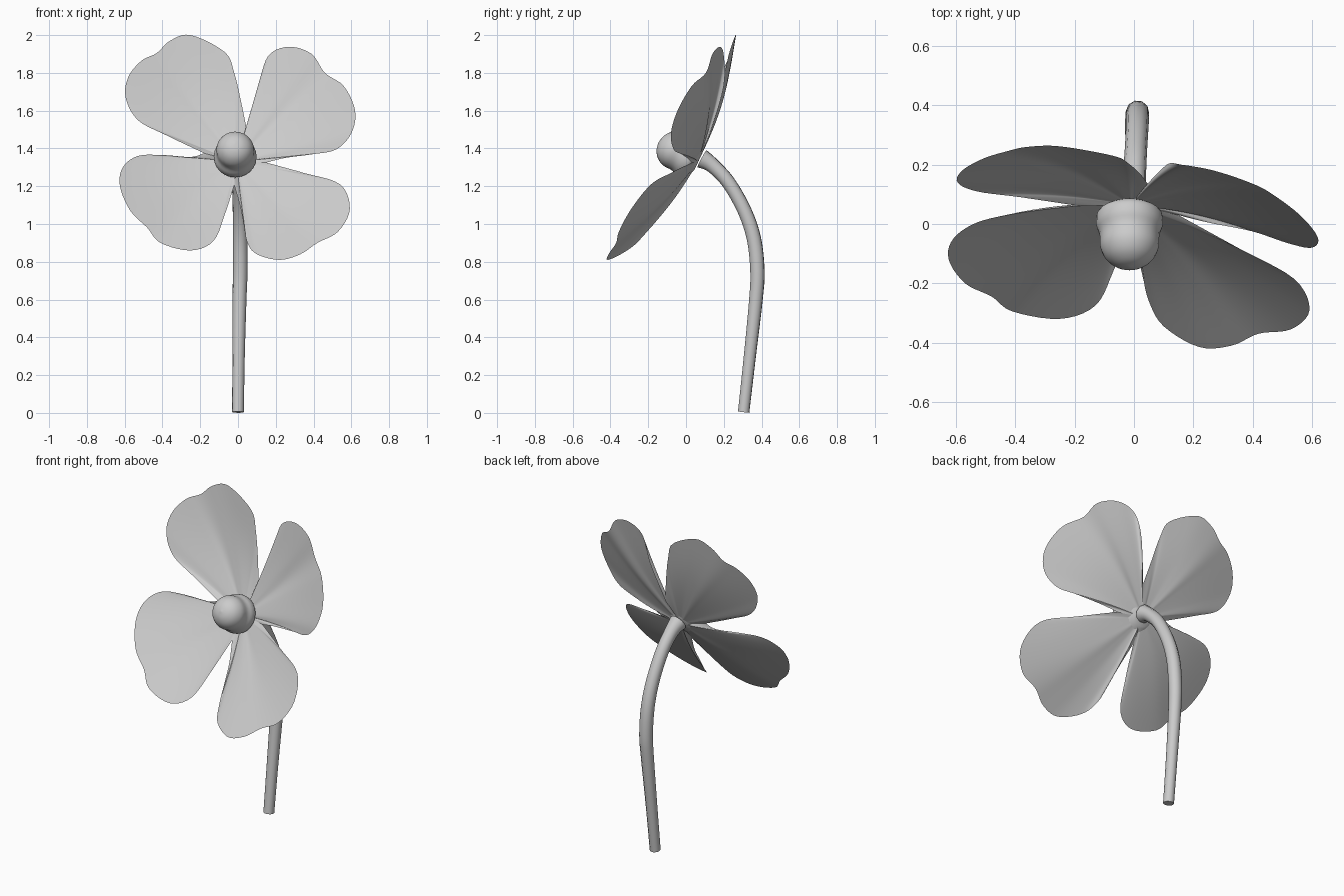
import bpy, math
from mathutils import Vector

if "Cube" in bpy.data.objects:
    bpy.data.objects.remove(bpy.data.objects["Cube"])


def spline(pts, steps):
    # Catmull-Rom interpolation through points of any dimension
    out = []
    for i in range(len(pts) - 1):
        quad = [Vector(pts[max(0, min(len(pts) - 1, i + k))]) for k in (-1, 0, 1, 2)]
        a, b, c, d = quad
        for j in range(steps):
            t = j / steps
            out.append(0.5 * (2 * b + (c - a) * t + (2 * a - 5 * b + 4 * c - d) * t * t
                              + (3 * b - a - 3 * c + d) * t ** 3))
    out.append(Vector(pts[-1]))
    return out


def mesh_object(name, verts, faces):
    me = bpy.data.meshes.new(name)
    me.from_pydata(verts, [], faces)
    me.update()
    me.polygons.foreach_set("use_smooth", [True] * len(me.polygons))
    ob = bpy.data.objects.new(name, me)
    bpy.context.collection.objects.link(ob)
    return ob


CENTRE = Vector((-0.01, 0.065, 1.33))


def petal(name, outline, bulge=0.03, rings=14):
    # Fan from the flower centre to the petal rim, gently cupped
    rim = spline(outline, 5)
    n = len(rim)
    verts, faces = [CENTRE.copy()], []
    for r in range(1, rings + 1):
        t = r / rings
        for i, p in enumerate(rim):
            v = CENTRE.lerp(p, t)
            v.y += bulge * math.sin(math.pi * t) * math.sin(math.pi * i / (n - 1))
            verts.append(v)
    for i in range(n - 1):
        faces.append((0, 1 + i, 2 + i))
        for r in range(rings - 1):
            a = 1 + r * n + i
            faces.append((a, a + n, a + n + 1, a + 1))
    return mesh_object(name, verts, faces)


# Petals: rim points, each running from one notch to the next
petal("petal_upper_left", [
    (.05, .13, 1.48), (.02, .17, 1.63), (-.02, .205, 1.8), (-.07, .23, 1.91),
    (-.25, .262, 2.0), (-.36, .26, 1.97), (-.43, .245, 1.905), (-.51, .22, 1.865),
    (-.58, .18, 1.78), (-.595, .14, 1.67), (-.53, .11, 1.55), (-.38, .09, 1.47), (-.18, .06, 1.375)])
petal("petal_lower_left", [
    (-.18, .06, 1.375), (-.25, .055, 1.355), (-.4, .035, 1.365), (-.53, .005, 1.36),
    (-.61, -.05, 1.3), (-.625, -.12, 1.2), (-.57, -.2, 1.07), (-.48, -.245, .98),
    (-.41, -.295, .9), (-.25, -.32, .86), (-.13, -.275, .91), (-.07, -.16, 1.05), (-.02, -.03, 1.205)])
petal("petal_lower_right", [
    (-.02, -.03, 1.205), (.01, -.1, 1.1), (.03, -.18, 1.0), (.05, -.26, .9),
    (.1, -.345, .84), (.22, -.415, .81), (.33, -.41, .84), (.42, -.37, .9),
    (.53, -.355, .96), (.592, -.29, 1.08), (.54, -.185, 1.21), (.35, -.08, 1.27), (.15, .03, 1.325)])
petal("petal_upper_right", [
    (.15, .03, 1.325), (.25, .005, 1.35), (.4, -.025, 1.37), (.52, -.065, 1.395),
    (.6, -.08, 1.48), (.62, -.045, 1.6), (.56, .03, 1.73), (.46, .105, 1.8),
    (.39, .14, 1.9), (.27, .18, 1.938), (.16, .2, 1.89), (.11, .2, 1.73), (.05, .13, 1.48)])

# Flower head: lathed knob pointing forward and up
axis = Vector((0, -.9, .43)).normalized()
side = Vector((1, 0, 0))
up = side.cross(axis)
base = Vector((-.015, .065, 1.33))
profile = spline([(0, .05), (.03, .105), (.07, .113), (.11, .101), (.16, .098),
                  (.2, .077), (.225, .042), (.234, .002)], 4)
SEG = 24
verts, faces = [], []
for d, r in profile:
    for k in range(SEG):
        a = 2 * math.pi * k / SEG
        verts.append(base + axis * d + (side * math.cos(a) + up * math.sin(a)) * r)
for i in range(len(profile) - 1):
    for k in range(SEG):
        k2 = (k + 1) % SEG
        faces.append((i * SEG + k, i * SEG + k2, (i + 1) * SEG + k2, (i + 1) * SEG + k))
faces += [tuple(reversed(range(SEG))), tuple(range(len(verts) - SEG, len(verts)))]
mesh_object("flower_centre", verts, faces)

# Stem: bent tube (x, y, z, radius) flaring where it meets the petals
path = spline([(0, .305, .004, .031), (.003, .338, .3, .033), (.008, .37, .6, .037),
               (.012, .378, .75, .039), (.012, .36, .92, .039), (.01, .31, 1.07, .038),
               (.005, .225, 1.22, .038), (0, .14, 1.31, .041), (-.005, .085, 1.345, .053)], 4)
cu = bpy.data.curves.new("stem", "CURVE")
cu.dimensions = "3D"
cu.bevel_depth = 1.0
cu.bevel_resolution = 3
cu.use_fill_caps = True
sp = cu.splines.new("POLY")
sp.points.add(len(path) - 1)
for pt, p in zip(sp.points, path):
    pt.co = (p[0], p[1], p[2], 1)
    pt.radius = p[3]
sp.use_smooth = True
bpy.context.collection.objects.link(bpy.data.objects.new("stem", cu))
